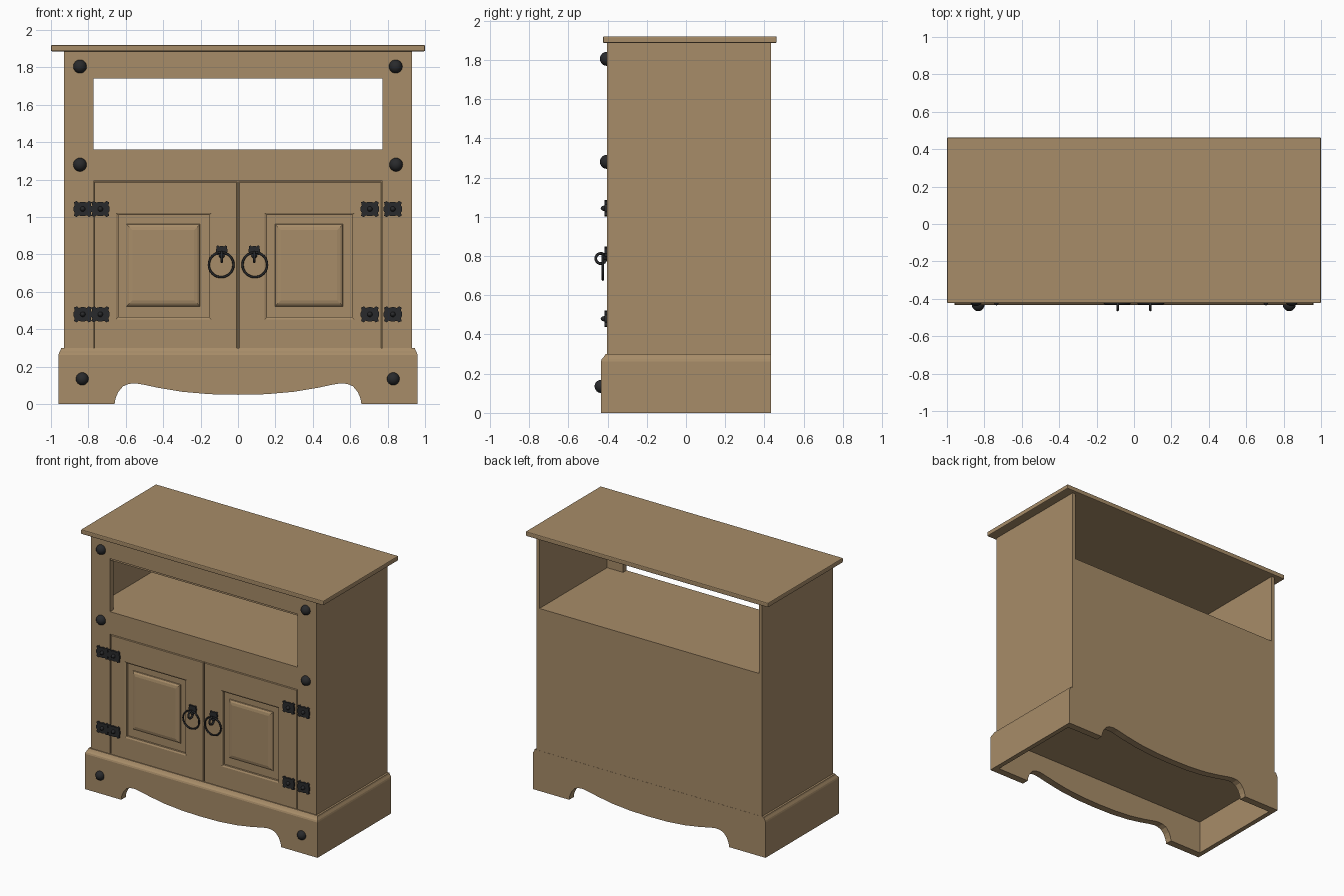
import bpy, bmesh, math

if "Cube" in bpy.data.objects:
    bpy.data.objects.remove(bpy.data.objects["Cube"])

def material(name, rgb):
    m = bpy.data.materials.new(name)
    m.diffuse_color = (*rgb, 1)
    m.use_nodes = True
    m.node_tree.nodes["Principled BSDF"].inputs["Base Color"].default_value = m.diffuse_color
    return m

WOOD = material("waxed_pine", (0.39, 0.265, 0.14))
IRON = material("black_iron", (0.022, 0.023, 0.025))
FRONT, BACK = -0.403, 0.434

def loft(name, rings, mat, bevel=0.0, smooth=False):
    """Join matching rings of points into a closed solid, capped at both ends."""
    bm = bmesh.new()
    loops = [[bm.verts.new(p) for p in ring] for ring in rings]
    n = len(loops[0])
    for a, b in zip(loops, loops[1:]):
        for i in range(n):
            j = (i + 1) % n
            bm.faces.new((a[i], a[j], b[j], b[i]))
    bm.faces.new(loops[0][::-1])
    bm.faces.new(loops[-1])
    bmesh.ops.recalc_face_normals(bm, faces=bm.faces)
    me = bpy.data.meshes.new(name)
    bm.to_mesh(me)
    bm.free()
    me.materials.append(mat)
    ob = bpy.data.objects.new(name, me)
    bpy.context.collection.objects.link(ob)
    if bevel:
        mod = ob.modifiers.new("soft_edges", 'BEVEL')
        mod.width, mod.segments = bevel, 2
    if smooth:
        me.shade_smooth()
    return ob

def rect_z(x, y0, y1, z):
    return [(-x, y0, z), (x, y0, z), (x, y1, z), (-x, y1, z)]

def rect_y(x0, x1, z0, z1, y):
    return [(x0, y, z0), (x1, y, z0), (x1, y, z1), (x0, y, z1)]

def box(name, x0, x1, y0, y1, z0, z1, bevel=0.0):
    return loft(name, [rect_y(x0, x1, z0, z1, y0), rect_y(x0, x1, z0, z1, y1)], WOOD, bevel)

def extrude_y(name, outline, y0, y1, mat):
    return loft(name, [[(x, y, z) for x, z in outline] for y in (y0, y1)], mat)

def finish(name, smooth=True):
    ob = bpy.context.object
    ob.name = name
    ob.data.materials.append(IRON)
    if smooth:
        ob.data.shade_smooth()
    return ob

def stud(name, x, y, z, r, depth):
    bpy.ops.mesh.primitive_uv_sphere_add(segments=20, ring_count=12, radius=1, location=(x, y, z))
    bpy.context.object.scale = (r, depth, r)
    return finish(name)

def ring(name, loc, rot, major, minor):
    bpy.ops.mesh.primitive_torus_add(location=loc, rotation=rot, major_radius=major,
                                     minor_radius=minor, major_segments=32, minor_segments=8)
    return finish(name)

# Top board
box("top_board", -1, 1, -0.423, 0.462, 1.886, 1.92, 0.006)

# Carcass: sides, back, shelf
for s, side in ((-1, "left"), (1, "right")):
    a, b = sorted((s * 0.905, s * 0.93))
    box(side + "_side_panel", a, b, FRONT + 0.002, BACK, 0.29, 1.888)
    a, b = sorted((s * 0.773, s * 0.928))
    box(side + "_front_stile", a, b, FRONT, FRONT + 0.04, 0.29, 1.888)
box("back_panel", -0.906, 0.906, BACK - 0.02, BACK - 0.001, 0.29, 1.36)
box("shelf", -0.906, 0.906, FRONT + 0.03, BACK - 0.001, 1.33, 1.36)

# Front rails
box("top_rail", -0.774, 0.774, FRONT, FRONT + 0.04, 1.755, 1.888)
box("top_rail_lip", -0.774, 0.774, FRONT + 0.008, FRONT + 0.04, 1.74, 1.757)
box("middle_rail", -0.774, 0.774, FRONT, FRONT + 0.04, 1.193, 1.36)

# Doors with recessed field and raised panel
def door(name, x0, x1, rx0, rx1, px0, px1):
    y = FRONT
    z0, z1, e = 0.295, 1.189, 0.004
    R = (rx0, rx1, 0.465, 1.01)
    P = (px0, px1, 0.525, 0.96)
    def grow(r, d):
        return (r[0] - d, r[1] + d, r[2] - d, r[3] + d)
    rings = [
        rect_y(x0, x1, z0, z1, y + 0.035),
        rect_y(x0, x1, z0, z1, y + e),
        rect_y(x0 + e, x1 - e, z0 + e, z1 - e, y),
        rect_y(*grow(R, 0.012), y),
        rect_y(*grow(R, 0.004), y + 0.004),
        rect_y(*R, y + 0.006),
        rect_y(*R, y + 0.02),
        rect_y(*grow(P, 0.002), y + 0.02),
        rect_y(*P, y + 0.014),
        rect_y(*grow(P, -0.012), y + 0.006),
        rect_y(*grow(P, -0.03), y + 0.002),
    ]
    loft(name, rings, WOOD)

door("left_door", -0.770, -0.003, -0.64, -0.155, -0.595, -0.205)
door("right_door", 0.003, 0.768, 0.155, 0.61, 0.20, 0.56)

# Plinth: moulded cap, side boards, scalloped front and back boards
loft("plinth_moulding", [rect_z(x, y, BACK, z) for x, y, z in (
    (0.96, -0.434, 0.25), (0.96, -0.434, 0.263), (0.957, -0.43, 0.274),
    (0.952, -0.421, 0.283), (0.948, -0.416, 0.29), (0.945, -0.41, 0.30))], WOOD)
for s, side in ((-1, "left"), (1, "right")):
    a, b = sorted((s * 0.925, s * 0.96))
    box(side + "_plinth_board", a, b, -0.434, BACK, 0, 0.25)
half = [(0.66, 0), (0.655, 0.03), (0.64, 0.065), (0.615, 0.095), (0.585, 0.108), (0.55, 0.111),
        (0.51, 0.105), (0.42, 0.086), (0.3, 0.066), (0.15, 0.053)]
scallop = ([(-0.96, 0.25), (-0.96, 0)] + [(-x, z) for x, z in half] + [(0, 0.05)]
           + half[::-1] + [(0.96, 0), (0.96, 0.25)])
extrude_y("front_plinth_board", scallop, -0.434, -0.38, WOOD)
extrude_y("back_plinth_board", scallop, 0.38, BACK, WOOD)

# Domed iron studs
for i, (x, z) in enumerate(((-0.845, 1.805), (0.843, 1.805), (-0.845, 1.28), (0.845, 1.28))):
    stud(f"frame_stud_{i}", x, FRONT, z, 0.036, 0.036)
for i, x in enumerate((-0.833, 0.83)):
    stud(f"plinth_stud_{i}", x, -0.432, 0.135, 0.034, 0.034)

# Ornate iron plates
quarter = [(0.049, 0.01), (0.043, 0.02), (0.047, 0.036), (0.032, 0.043), (0.022, 0.034), (0.008, 0.038)]
plate = (quarter + [(-x, z) for x, z in quarter[::-1]] + [(-x, -z) for x, z in quarter]
         + [(x, -z) for x, z in quarter[::-1]])

def iron_plate(name, x, z, k):
    extrude_y(name, [(x + px * k, z + pz * k) for px, pz in plate], FRONT - 0.012, FRONT + 0.002, IRON)

# Hinges: two plates each with a central nail
for level, z in (("upper", 1.043), ("lower", 0.48)):
    for i, x in enumerate((-0.83, -0.736, 0.705, 0.828)):
        iron_plate(f"{level}_hinge_plate_{i}", x, z, 1.0)
        stud(f"{level}_hinge_nail_{i}", x, FRONT - 0.01, z, 0.014, 0.022)

# Ring pulls: plate, eyelet and hanging ring
for s, side in ((-1, "left"), (1, "right")):
    x = s * 0.087
    iron_plate(side + "_pull_plate", x, 0.822, 0.62)
    stud(side + "_pull_boss", x, FRONT - 0.008, 0.795, 0.016, 0.014)
    ring(side + "_pull_eyelet", (x, -0.434, 0.787), (0, math.pi / 2, 0), 0.026, 0.007)
    ring(side + "_pull_ring", (s * 0.09, -0.424, 0.745), (math.pi / 2, 0, 0), 0.066, 0.006)
